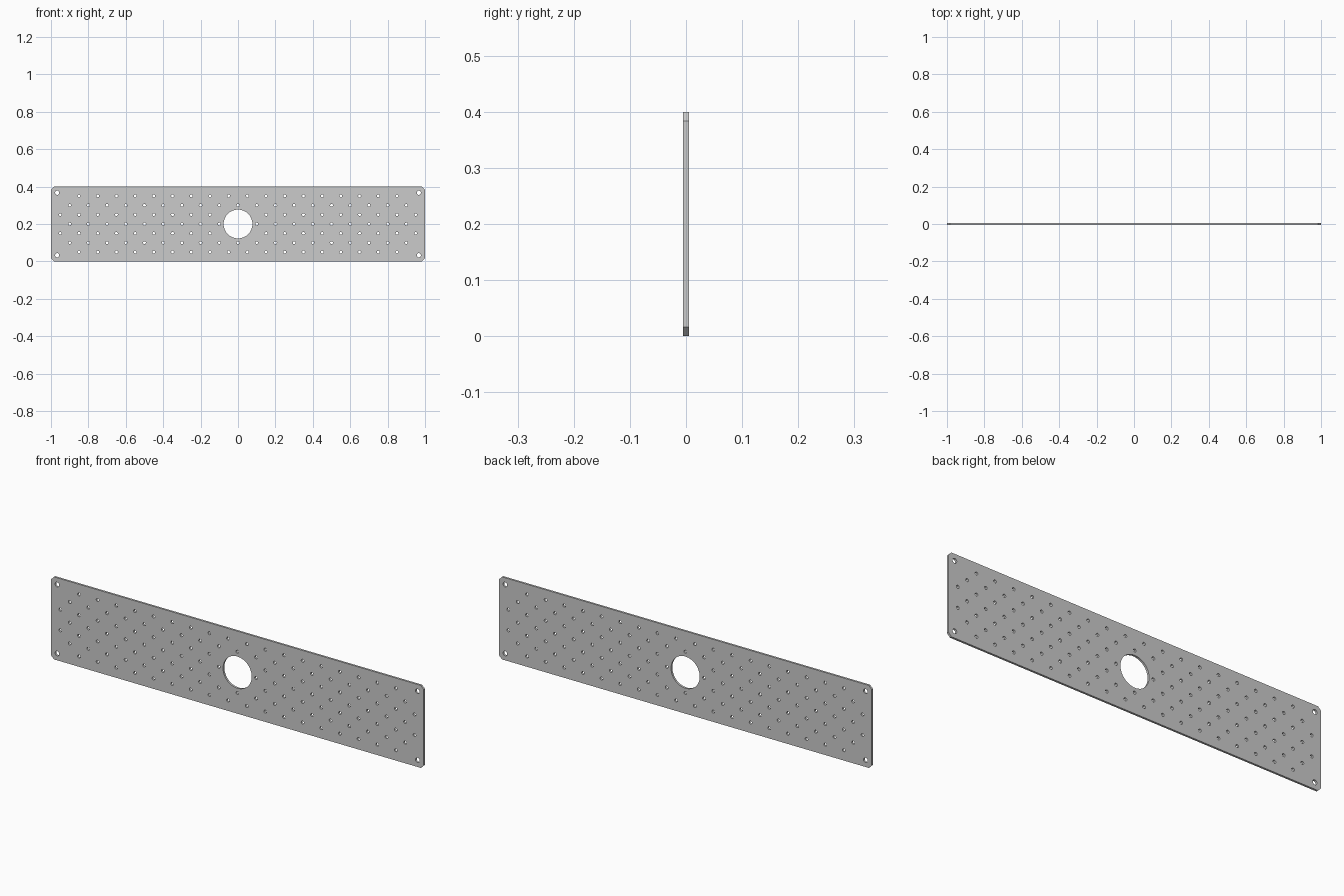
import bpy, bmesh
from math import cos, sin, pi, hypot, radians

if "Cube" in bpy.data.objects:
    bpy.data.objects.remove(bpy.data.objects["Cube"])

HALF_W, HEIGHT, THICK, CHAMFER = 1.0, 0.4, 0.01, 0.016
MID = HEIGHT / 2


def add_prism(bm, points, depth):
    """Closed prism from an outline in the xz plane, centred on y = 0."""
    front = [bm.verts.new((x, -depth / 2, z)) for x, z in points]
    back = [bm.verts.new((x, depth / 2, z)) for x, z in points]
    n = len(points)
    bm.faces.new(front)
    bm.faces.new(back[::-1])
    for i in range(n):
        j = (i + 1) % n
        bm.faces.new((front[j], front[i], back[i], back[j]))


def add_hole(bm, x, z, r, n):
    add_prism(bm, [(x + r * cos(2 * pi * (i + 0.5) / n), z + r * sin(2 * pi * (i + 0.5) / n))
                   for i in range(n)], THICK * 4)


def make_object(name, bm):
    bmesh.ops.recalc_face_normals(bm, faces=bm.faces)
    mesh = bpy.data.meshes.new(name)
    bm.to_mesh(mesh)
    bm.free()
    obj = bpy.data.objects.new(name, mesh)
    bpy.context.collection.objects.link(obj)
    return obj


# Plate with clipped corners
bm = bmesh.new()
w, h, c = HALF_W, HEIGHT, CHAMFER
add_prism(bm, [(-w + c, 0), (w - c, 0), (w, c), (w, h - c),
               (w - c, h), (-w + c, h), (-w, h - c), (-w, c)], THICK)
panel = make_object("perforated_panel", bm)

# Large central opening
bm = bmesh.new()
add_hole(bm, 0, MID, 0.077, 48)

# Corner mounting holes
for sx in (-1, 1):
    for sz in (-1, 1):
        add_hole(bm, sx * 0.967, MID + sz * 0.167, 0.0115, 16)

# Staggered grid of small perforations, clear of the opening and corners
for row in range(-3, 4):
    for col in range(-19, 20):
        x, z = col * 0.05, row * 0.05
        in_corner = abs(row) == 3 and abs(col) == 19
        if (row + col) % 2 == 0 and hypot(x, z) > 0.09 and not in_corner:
            add_hole(bm, x, MID + z, 0.0075, 12)
cutter = make_object("hole_cutter", bm)

# Cut all holes at once, then drop the cutter
mod = panel.modifiers.new("holes", 'BOOLEAN')
mod.operation = 'DIFFERENCE'
mod.solver = 'EXACT'
mod.object = cutter
bpy.context.view_layer.objects.active = panel
panel.select_set(True)
bpy.ops.object.modifier_apply(modifier=mod.name)
bpy.data.objects.remove(cutter)
bpy.ops.object.shade_smooth_by_angle(angle=radians(31))
